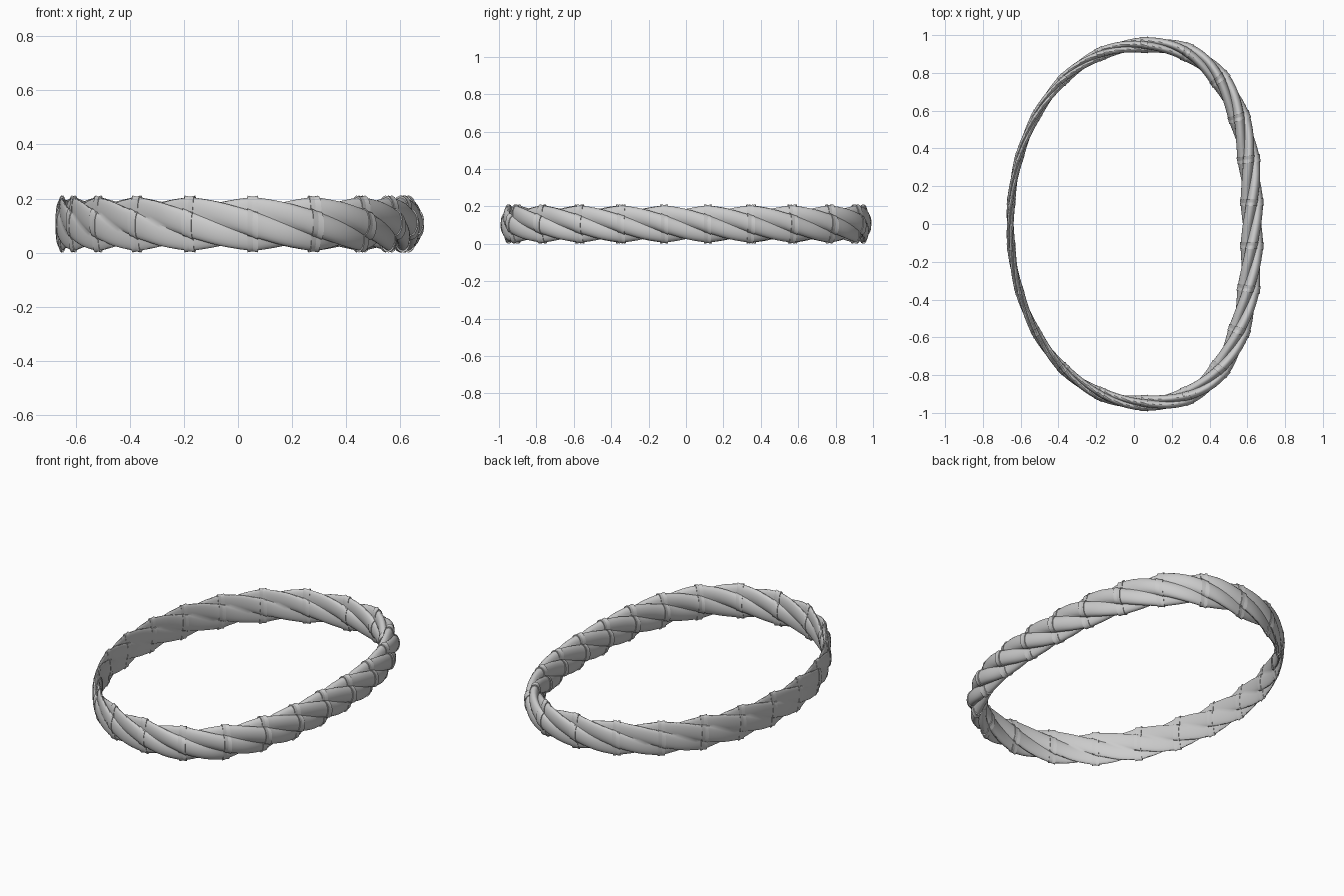
import bpy, bmesh
from math import sin, cos, pi, hypot, atan2, sqrt, copysign

if "Cube" in bpy.data.objects:
    bpy.data.objects.remove(bpy.data.objects["Cube"])

SEGMENTS, STEPS, SIDES, LOBES = 22, 8, 40, 4
CX, A_LEFT, A_RIGHT, B, ZC = 0.055, 0.71, 0.57, 0.948, 0.106


def oval(t):
    """Centre line: narrow ellipse on the left, fuller curve on the right."""
    c, s = cos(t), sin(t)
    a, n = (A_RIGHT, 2.5) if c > 0 else (A_LEFT, 2.05)
    return (CX + a * copysign(abs(c) ** (2 / n), c),
            B * copysign(abs(s) ** (2 / n), s))


# Arc-length table, each half scaled to half of the links
N = 1440
pts = [oval(2 * pi * i / N) for i in range(N + 1)]
steps = [hypot(q[0] - p[0], q[1] - p[1]) for p, q in zip(pts, pts[1:])]
left = sum(steps[N // 4:3 * N // 4])
right = sum(steps) - left
arc = [0.0]
for i, d in enumerate(steps):
    arc.append(arc[-1] + 0.5 * d / (left if N // 4 <= i < 3 * N // 4 else right))


def point(s):
    d = (s % 1.0) * arc[-1]
    i = max(j for j in range(N) if arc[j] <= d)
    f = (d - arc[i]) / (arc[i + 1] - arc[i])
    p, q = pts[i], pts[i + 1]
    return p[0] + f * (q[0] - p[0]), p[1] + f * (q[1] - p[1])


def strand_radius(a):
    """Outline of round strands bundled around the centre."""
    sector = 2 * pi / LOBES
    d = (a + sector / 2) % sector - sector / 2
    return 0.52 * cos(d) + sqrt(0.48 ** 2 - (0.52 * sin(d)) ** 2)


def twisted_link(k):
    bm = bmesh.new()
    rings = []
    for j in range(STEPS + 1):
        u = -0.08 + 1.16 * j / STEPS            # overlaps its neighbours
        s = (k + 0.5 + u) / SEGMENTS
        x, y = point(s)
        p, q = point(s - 0.008), point(s + 0.008)
        ang = atan2(q[1] - p[1], q[0] - p[0]) - pi / 2
        w = 0.038 + (0.020 if x > 0 else 0.016) * x / 0.62   # thicker on the right
        flare = 0.99 + 0.06 * abs(2 * u - 1) ** 4
        ring = []
        for i in range(SIDES):
            a = 2 * pi * i / SIDES
            r = strand_radius(a) * flare
            phi = a - u * 2 * pi / LOBES         # strands wind down to the right
            du, dz = w * r * cos(phi), 0.096 * r * sin(phi)
            ring.append(bm.verts.new((x + cos(ang) * du, y + sin(ang) * du, ZC + dz)))
        rings.append(ring)
    for r0, r1 in zip(rings, rings[1:]):
        for i in range(SIDES):
            n = (i + 1) % SIDES
            bm.faces.new((r0[i], r0[n], r1[n], r1[i]))
    bm.faces.new(rings[0])
    bm.faces.new(rings[-1])
    bmesh.ops.recalc_face_normals(bm, faces=bm.faces)
    me = bpy.data.meshes.new("twisted_link")
    bm.to_mesh(me)
    bm.free()
    ob = bpy.data.objects.new(f"twisted_link_{k + 1}", me)
    bpy.context.collection.objects.link(ob)
    return ob


# Closed band of twisted rope links
for k in range(SEGMENTS):
    link = twisted_link(k)
    link.select_set(True)
    bpy.context.view_layer.objects.active = link
bpy.ops.object.shade_smooth_by_angle(angle=0.6)
